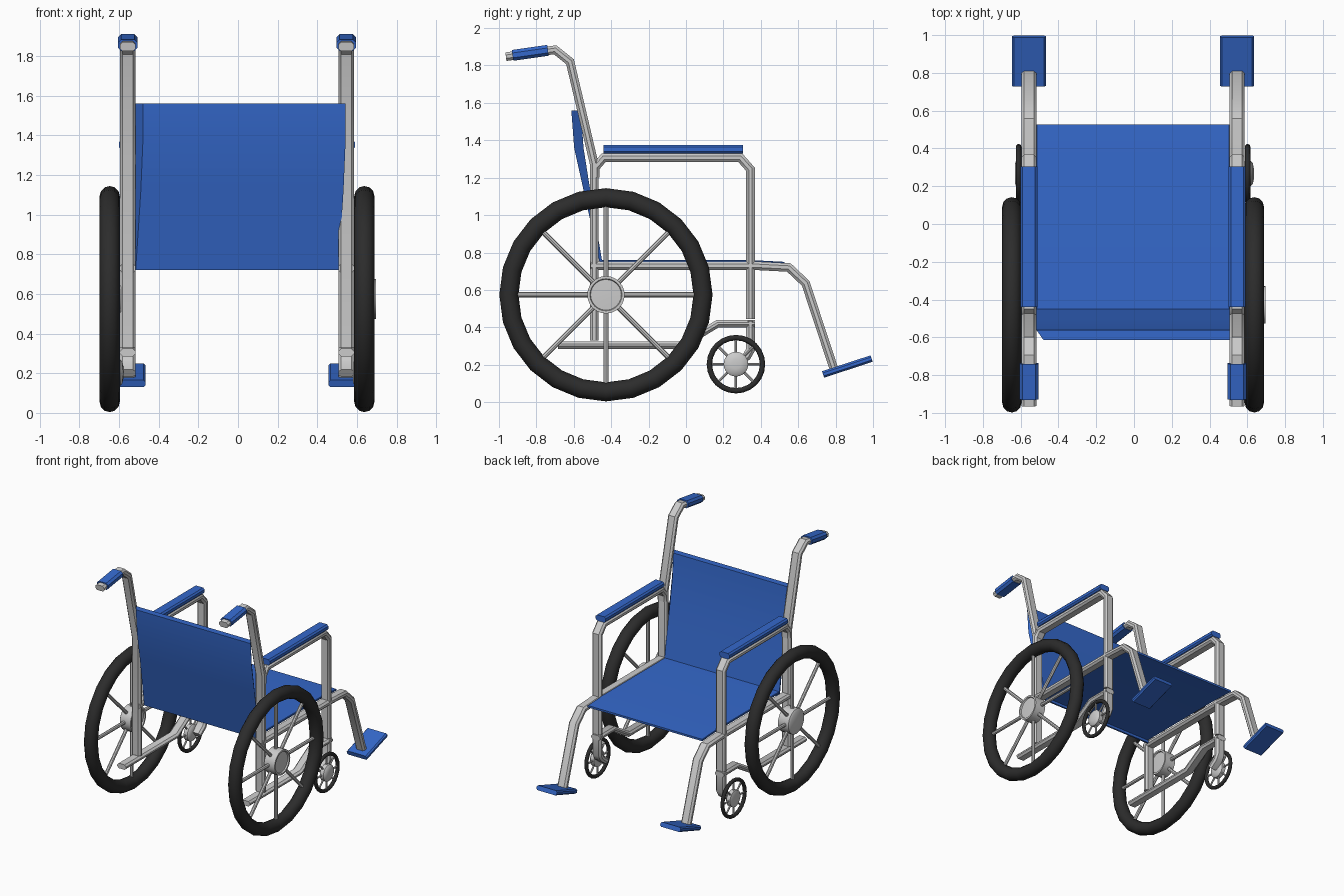
import bpy, bmesh, math
from mathutils import Vector, Matrix

if "Cube" in bpy.data.objects:
    bpy.data.objects.remove(bpy.data.objects["Cube"])


def material(name, rgb):
    m = bpy.data.materials.new(name)
    m.diffuse_color = (*rgb, 1)
    m.use_nodes = True
    m.node_tree.nodes["Principled BSDF"].inputs["Base Color"].default_value = m.diffuse_color
    return m


BLUE = material("blue_fabric", (0.035, 0.14, 0.6))
BLACK = material("black_rubber", (0.025, 0.025, 0.025))
CX, HALF = -0.005, 0.551          # frame centre line and half track


def finish(bm, name, mat=None, angle=35):
    bmesh.ops.recalc_face_normals(bm, faces=bm.faces)
    me = bpy.data.meshes.new(name)
    bm.to_mesh(me)
    bm.free()
    ob = bpy.data.objects.new(name, me)
    bpy.context.collection.objects.link(ob)
    if mat:
        me.materials.append(mat)
    bpy.ops.object.select_all(action='DESELECT')
    bpy.context.view_layer.objects.active = ob
    ob.select_set(True)
    bpy.ops.object.shade_smooth_by_angle(angle=math.radians(angle))
    return ob


def bridge(bm, rings, caps=True):
    for a, b in zip(rings, rings[1:]):
        n = len(a)
        for i in range(n):
            bm.faces.new((a[i], a[(i + 1) % n], b[(i + 1) % n], b[i]))
    if caps:
        bm.faces.new(rings[0])
        bm.faces.new(rings[-1])


def tube(name, x, path, w=0.08, t=0.046, c=0.014, mat=None):
    """Sweep a chamfered rectangle along a (y, z) path with mitred bends."""
    a, b = w / 2, t / 2
    section = [(a, b - c), (a - c, b), (c - a, b), (-a, b - c),
               (-a, c - b), (c - a, -b), (a - c, -b), (a, c - b)]
    pts = [Vector(p) for p in path]
    dirs = [(q - p).normalized() for p, q in zip(pts, pts[1:])]
    bm, rings = bmesh.new(), []
    for i, p in enumerate(pts):
        d0, d1 = dirs[max(i - 1, 0)], dirs[min(i, len(dirs) - 1)]
        d = (d0 + d1).normalized()
        n = Vector((-d.y, d.x)) / d.dot(d1)
        rings.append([bm.verts.new((x + u, p.x + n.x * v, p.y + n.y * v))
                      for u, v in section])
    bridge(bm, rings)
    return finish(bm, name, mat)


def lathe(name, centre, profile, steps, mat=None, closed=False):
    """Revolve an (x, radius) profile about the x axis."""
    bm, rings = bmesh.new(), []
    for i in range(steps):
        a = 2 * math.pi * i / steps
        rings.append([bm.verts.new(Vector(centre) + Vector(
            (u, r * math.cos(a), r * math.sin(a)))) for u, r in profile])
    n = len(profile)
    for i in range(steps):
        p, q = rings[i], rings[(i + 1) % steps]
        for j in range(n if closed else n - 1):
            k = (j + 1) % n
            bm.faces.new((p[j], p[k], q[k], q[j]))
    if not closed:
        bm.faces.new([r[0] for r in rings])
        bm.faces.new([r[-1] for r in rings])
    return finish(bm, name, mat)


def wheel(name, centre, major, minor, hub, spoke_r, steps):
    ring = [(minor * math.cos(2 * math.pi * k / 12),
             major + minor * math.sin(2 * math.pi * k / 12)) for k in range(12)]
    lathe(name + "_tyre", centre, ring, steps, BLACK, closed=True)
    lathe(name + "_hub", centre, hub, 24)
    bm = bmesh.new()
    for k in range(4):
        m = (Matrix.Translation(centre) @ Matrix.Rotation(k * math.pi / 4, 4, 'X'))
        bmesh.ops.create_cone(bm, cap_ends=True, segments=8, radius1=spoke_r,
                              radius2=spoke_r, depth=2 * major, matrix=m)
    finish(bm, name + "_spokes")


BIG_HUB = [(-0.045, 0.085), (-0.035, 0.1), (0.058, 0.1), (0.058, 0.086),
           (0.048, 0.082), (0.05, 0.03)]
SMALL_HUB = [(-0.02, 0.05), (-0.014, 0.066), (0.018, 0.066), (0.028, 0.055),
             (0.034, 0.025)]

for side, s in (("left", -1), ("right", 1)):
    x = CX + s * HALF
    # back post running up into the push handle
    tube(side + "_back_post", x, [(-0.963, 1.847), (-0.70, 1.884), (-0.62, 1.82),
                                  (-0.49, 1.27), (-0.49, 0.33)])
    tube(side + "_handle_grip", x, [(-0.927, 1.854), (-0.738, 1.881)],
         0.1, 0.058, 0.016, BLUE)
    # arm frame and pad
    tube(side + "_arm_frame", x, [(-0.485, 1.2), (-0.485, 1.255), (-0.44, 1.307),
                                  (0.29, 1.307), (0.345, 1.245), (0.345, 0.445)])
    tube(side + "_armrest_pad", x, [(-0.44, 1.352), (0.305, 1.352)],
         0.09, 0.046, 0.012, BLUE)
    # seat rail bending down to the footrest
    tube(side + "_seat_rail", x, [(-0.51, 0.73), (0.36, 0.73), (0.55, 0.72),
                                  (0.64, 0.635), (0.795, 0.165)])
    tube(side + "_footrest", x, [(0.733, 0.148), (0.992, 0.233)],
         0.18, 0.036, 0.01, BLUE)
    # lower bar and caster fork
    tube(side + "_lower_bar", x, [(-0.685, 0.305), (-0.02, 0.305),
                                  (0.17, 0.42), (0.37, 0.42)], t=0.04)
    tube(side + "_caster_fork", x, [(0.345, 0.435), (0.345, 0.28),
                                    (0.325, 0.245), (0.265, 0.2)])
    # wheels are repeated, not mirrored: hubs face +x on both sides
    wheel(side + "_rear_wheel", (CX + s * 0.642, -0.428, 0.574),
          0.519, 0.051, BIG_HUB, 0.014, 24)
    wheel(side + "_caster", (CX + s * 0.606, 0.267, 0.203),
          0.142, 0.0145, SMALL_HUB, 0.007, 24)

# seat sheet with a slightly drooping front edge
X0, X1 = CX - 0.511, CX + 0.511
tube("seat", CX, [(-0.455, 0.752), (0.34, 0.752), (0.527, 0.742)],
     X1 - X0, 0.016, 0.003, BLUE)

# backrest: rows of (z, front y, rear y, sideways shift of the rear face)
rows = [(0.72, -0.443, -0.456, 0.0), (1.12, -0.51, -0.545, 0.026),
        (1.36, -0.548, -0.598, 0.036), (1.56, -0.562, -0.613, 0.036)]
bm = bmesh.new()
bridge(bm, [[bm.verts.new(p) for p in ((X0, yf, z), (X1, yf, z),
                                       (X1 + sh, yr, z), (X0 + sh, yr, z))]
            for z, yf, yr, sh in rows])
finish(bm, "backrest", BLUE)
